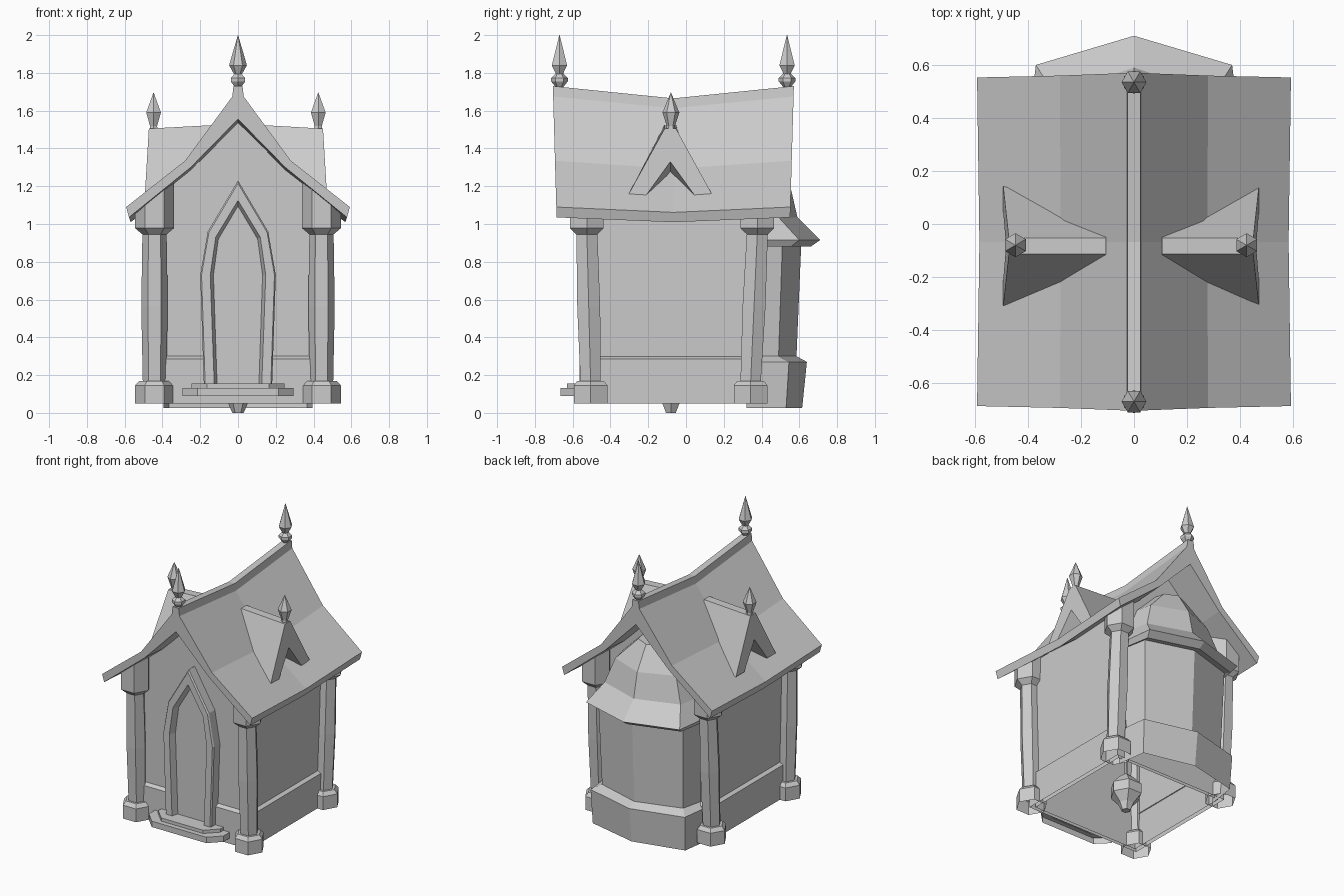
import bpy, bmesh, math

if "Cube" in bpy.data.objects:
    bpy.data.objects.remove(bpy.data.objects["Cube"])

stone = bpy.data.materials.new("pale_grey_stone")
stone.use_nodes = True
GREY = (0.6, 0.6, 0.6, 1)
stone.diffuse_color = GREY
stone.node_tree.nodes["Principled BSDF"].inputs["Base Color"].default_value = GREY


def loft(name, rings, cap_start=True, cap_end=True, closed=True):
    """Join rings of equal length into one flat-shaded skin."""
    bm = bmesh.new()
    rows = [[bm.verts.new(p) for p in ring] for ring in rings]
    n = len(rings[0])
    for a, b in zip(rows, rows[1:]):
        for i in range(n if closed else n - 1):
            j = (i + 1) % n
            bm.faces.new((a[i], a[j], b[j], b[i]))
    if cap_start:
        bm.faces.new(rows[0][::-1])
    if cap_end:
        bm.faces.new(rows[-1])
    bmesh.ops.recalc_face_normals(bm, faces=bm.faces)
    mesh = bpy.data.meshes.new(name)
    bm.to_mesh(mesh)
    bm.free()
    mesh.materials.append(stone)
    bpy.context.collection.objects.link(bpy.data.objects.new(name, mesh))


def hexagon(r, z, x, y, turn=0):
    angles = [math.tau * i / 6 + turn for i in range(6)]
    return [(x + r * math.cos(a), y + r * math.sin(a), z) for a in angles]


def turned(name, profile, x, y, z=0, turn=0):
    loft(name, [hexagon(r, z + h, x, y, turn) for r, h in profile])


def mirrored(half):
    """Complete a right-hand (x, z) outline across the centre line."""
    return half + [(-x, z) for x, z in reversed(half) if x > 0]


def at_depth(shape, y):
    return [(x, y, z) for x, z in shape]


def soffit(x):
    return 1.04 + 0.77 * (0.575 - abs(x))


# walls with a gable at each end, open underneath
gable = mirrored([(0.42, 0.05), (0.43, 0.6), (0.425, 1.14), (0.26, 1.3), (0, 1.54)])
FRONT, REAR = -0.49, 0.345
loft("walls", [at_depth(gable, FRONT), at_depth(gable, REAR)], closed=False)


def rect(x, y0, y1, z):
    return [(-x, y0, z), (x, y0, z), (x, y1, z), (-x, y1, z)]


loft("plinth", [rect(0.45, -0.515, 0.37, 0.05), rect(0.45, -0.515, 0.37, 0.285),
                rect(0.42, FRONT, REAR, 0.3)], False, False)

# main roof: curved slopes, thick edges and a sagging ridge
top = [(0.592, 1.09), (0.28, 1.335), (0.03, 1.675), (0.024, 1.73)]
under = [(0.577, 1.035), (0.25, 1.3), (0, 1.555)]
outline = top + [(-x, z) for x, z in reversed(top)]
outline += [(-x, z) for x, z in under] + [(x, z) for x, z in reversed(under[:2])]
sections = []
for end in (-1, 0, 1):
    ring = []
    for x, z in outline:
        rise = (z - 1.03) / 0.7
        sag = 0 if end else 0.025 + 0.04 * rise
        ring.append((x * (1 if end else 0.985), -0.067 + end * (0.618 + 0.02 * rise), z - sag))
    sections.append(ring)
loft("main_roof", sections)

# finials on the ridge
QUARTER = math.pi / 2
spike = [(0.016, 0.06), (0.047, 0.115), (0.001, 0.275)]
ball = [(0.02, 0), (0.044, 0.03), (0.044, 0.048), (0.016, 0.075)]
for tag, y in (("front", -0.67), ("rear", 0.535)):
    turned(tag + "_finial_ball", ball, 0, y, 1.725, QUARTER)
    turned(tag + "_finial_spike", spike, 0, y, 1.725)

for tag, s, shift in (("left", 1, -0.022), ("right", -1, 0)):
    # dormer: thick tent-shaped roof, its opening narrowing back into the slope
    tent = [(-0.225, 1.15), (-0.03, 1.505), (0.03, 1.505), (0.225, 1.15),
            (0.13, 1.15), (0, 1.33), (-0.13, 1.15)]
    tail = [(-0.146, 1.17), (-0.03, 1.525), (0.03, 1.525), (0.146, 1.17),
            (0.05, 1.13), (0, 1.22), (-0.05, 1.13)]
    front = [(s * (0.472 + shift + 0.06 * (1.505 - z)), -0.083 + y, z) for y, z in tent]
    loft(tag + "_dormer", [front, [(s * 0.105, -0.083 + y, z) for y, z in tail]], True, False)
    turned(tag + "_dormer_finial", [(0.024, 0), (0.022, 0.02), (0.045, 0.09), (0.001, 0.195)],
           s * (0.447 + shift), -0.08, 1.5, QUARTER)

    # corner pillars: base, leaning shaft and capital reaching the roof
    for end, y_base, y_top in (("front", -0.505, -0.525), ("rear", 0.342, 0.378)):
        name = tag + "_" + end
        x = s * 0.442
        loft(name + "_pillar_base", [hexagon(0.103, 0.05, x, y_base), hexagon(0.103, 0.145, x, y_base),
                                     hexagon(0.08, 0.17, x, y_base)], False)
        mid = (y_base + y_top) / 2
        loft(name + "_pillar_shaft", [hexagon(0.062, 0.16, x, y_base), hexagon(0.07, 0.56, x, mid),
                                      hexagon(0.064, 0.96, x, y_top)], False, False)
        cap_top = [(px, py, soffit(px)) for px, py, _ in hexagon(0.103, 1, x, y_top)]
        loft(name + "_capital", [hexagon(0.064, 0.945, x, y_top), hexagon(0.103, 0.978, x, y_top),
                                 cap_top], False, False)

# pointed doorway: bevelled frame around a recessed door
outer = mirrored([(0.18, 0.13), (0.2, 0.73), (0.16, 0.96), (0, 1.23)])
lip = mirrored([(0.173, 0.13), (0.193, 0.73), (0.154, 0.955), (0, 1.215)])
inner = mirrored([(0.125, 0.13), (0.147, 0.73), (0.118, 0.93), (0, 1.125)])
door = mirrored([(0.11, 0.13), (0.13, 0.73), (0.104, 0.92), (0, 1.095)])
loft("door_frame", [at_depth(outer, FRONT), at_depth(outer, -0.555), at_depth(lip, -0.565),
                    at_depth(inner, -0.565), at_depth(door, -0.52)], False, False)
loft("door", [at_depth(door, FRONT), at_depth(door, -0.52)], False)

# entrance steps with clipped corners, open underneath
for name, w, y, z0, z1 in (("lower_step", 0.295, -0.665, 0.09, 0.132),
                           ("upper_step", 0.245, -0.63, 0.13, 0.155)):
    plan = [(-w, FRONT), (-w, y + 0.08), (0.08 - w, y), (w - 0.08, y), (w, y + 0.08), (w, FRONT)]
    loft(name, [[(px, py, z) for px, py in plan] for z in (z0, z1)], False, True)


# rear apse: faceted bay with its own flared, domed roof, open to the house and underneath
def bay(z, peak, x, y, side):
    return [(side, 0.32, z), (x, y, z), (0, peak, z), (-x, y, z), (-side, 0.32, z)]


loft("apse_plinth", [bay(0.026, 0.615, 0.365, 0.53, 0.395), bay(0.27, 0.64, 0.372, 0.545, 0.4),
                     bay(0.3, 0.585, 0.32, 0.49, 0.36)], False, False, False)
loft("apse_wall", [bay(0.3, 0.585, 0.32, 0.49, 0.36), bay(0.89, 0.61, 0.335, 0.51, 0.37)],
     False, False, False)
loft("apse_roof", [bay(0.89, 0.61, 0.335, 0.51, 0.37), bay(0.88, 0.66, 0.35, 0.555, 0.39),
                   bay(0.915, 0.71, 0.37, 0.6, 0.405), bay(1.035, 0.59, 0.3, 0.49, 0.34),
                   bay(1.21, 0.55, 0.24, 0.455, 0.27), bay(1.37, 0.45, 0.09, 0.41, 0.11)],
     False, True, False)

# pendant hanging in the hollow interior
turned("pendant", [(0.03, 0), (0.052, 0.05), (0.105, 0.11), (0.105, 0.18), (0.05, 0.24), (0.014, 0.27)],
       0, -0.08)
turned("pendant_rod", [(0.01, 0.26), (0.01, 1.5)], 0, -0.08)
